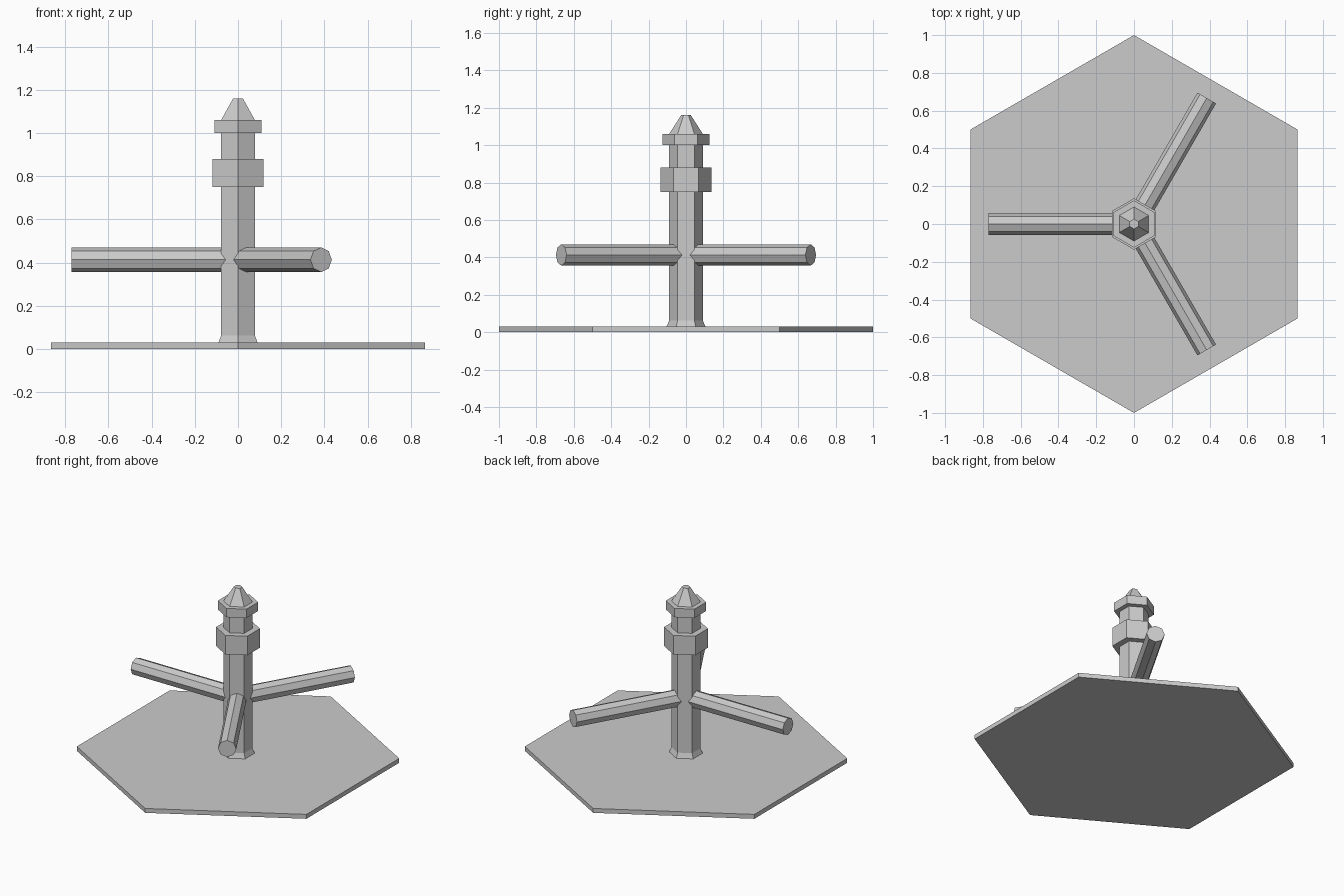
import bpy
import bmesh
from math import cos, sin, pi, radians
from mathutils import Matrix

cube = bpy.data.objects.get("Cube")
if cube:
    bpy.data.objects.remove(cube)

# Single plain grey for the whole model
grey = bpy.data.materials.new("plain grey")
grey.use_nodes = True
colour = (0.6, 0.6, 0.6, 1)
grey.diffuse_color = colour
grey.node_tree.nodes["Principled BSDF"].inputs["Base Color"].default_value = colour


def turned(name, sides, profile, matrix=Matrix()):
    """Closed solid with flat sides from (radius, height) points; a corner lies on +y."""
    bm = bmesh.new()
    rings = []
    for r, z in profile:
        angles = [pi / 2 + 2 * pi * i / sides for i in range(sides)]
        rings.append([bm.verts.new((r * cos(a), r * sin(a), z)) for a in angles])
    for low, high in zip(rings, rings[1:]):
        for i in range(sides):
            j = (i + 1) % sides
            bm.faces.new((low[i], low[j], high[j], high[i]))
    bm.faces.new(rings[0][::-1])
    bm.faces.new(rings[-1])
    bm.transform(matrix)
    bmesh.ops.recalc_face_normals(bm, faces=bm.faces)
    mesh = bpy.data.meshes.new(name)
    bm.to_mesh(mesh)
    bm.free()
    mesh.materials.append(grey)
    obj = bpy.data.objects.new(name, mesh)
    bpy.context.collection.objects.link(obj)
    return obj


# Hexagonal ground plate
turned("base_plate", 6, [(1, 0), (1, 0.03)])

# Post with flared foot, collar, upper ring and tapered tip in one profile
turned("post", 6, [
    (0.104, 0.03), (0.09, 0.063),
    (0.09, 0.75), (0.136, 0.75), (0.136, 0.88), (0.09, 0.88),
    (0.09, 1.0), (0.125, 1.0), (0.125, 1.06), (0.09, 1.06),
    (0.026, 1.16),
])

# Three octagonal arms spread evenly around the post
for side, angle in (("right", 180), ("back_left", 60), ("front_left", -60)):
    place = (Matrix.Translation((0, 0, 0.413))
             @ Matrix.Rotation(radians(angle), 4, 'Z')
             @ Matrix.Rotation(radians(90), 4, 'Y'))
    turned("arm_" + side, 8, [(0.057, 0.04), (0.057, 0.77)], place)
